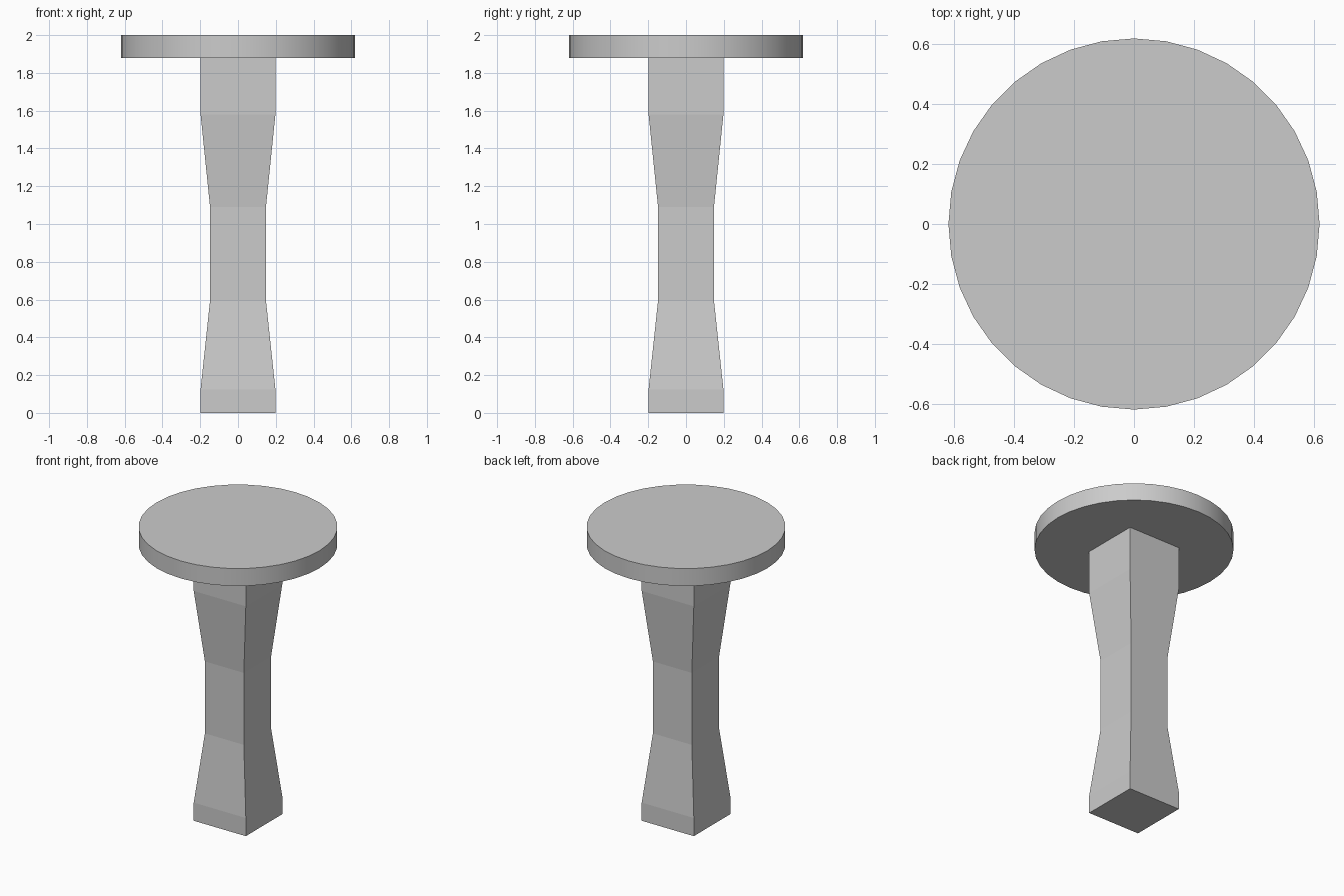
import bpy, bmesh
from math import radians

if "Cube" in bpy.data.objects:
    bpy.data.objects.remove(bpy.data.objects["Cube"])


def square_column(name, profile):
    """Loft square sections given as (half width, height)."""
    bm = bmesh.new()
    rings = [[bm.verts.new((sx * w, sy * w, z))
              for sx, sy in ((-1, -1), (1, -1), (1, 1), (-1, 1))]
             for w, z in profile]
    for low, high in zip(rings, rings[1:]):
        for i in range(4):
            j = (i + 1) % 4
            bm.faces.new((low[i], low[j], high[j], high[i]))
    bm.faces.new(rings[0][::-1])
    bm.faces.new(rings[-1])
    mesh = bpy.data.meshes.new(name)
    bm.to_mesh(mesh)
    bm.free()
    obj = bpy.data.objects.new(name, mesh)
    bpy.context.collection.objects.link(obj)
    return obj


# Waisted square pedestal with flat faces
square_column("pedestal", [(0.198, 0), (0.198, 0.125), (0.148, 0.595),
                           (0.148, 1.09), (0.198, 1.58), (0.198, 1.88)])

# Round top
bpy.ops.mesh.primitive_cylinder_add(vertices=36, radius=0.62, depth=0.12,
                                    location=(0, 0, 1.94))
top = bpy.context.object
top.name = "round_top"
bpy.ops.object.shade_smooth_by_angle(angle=radians(30))
